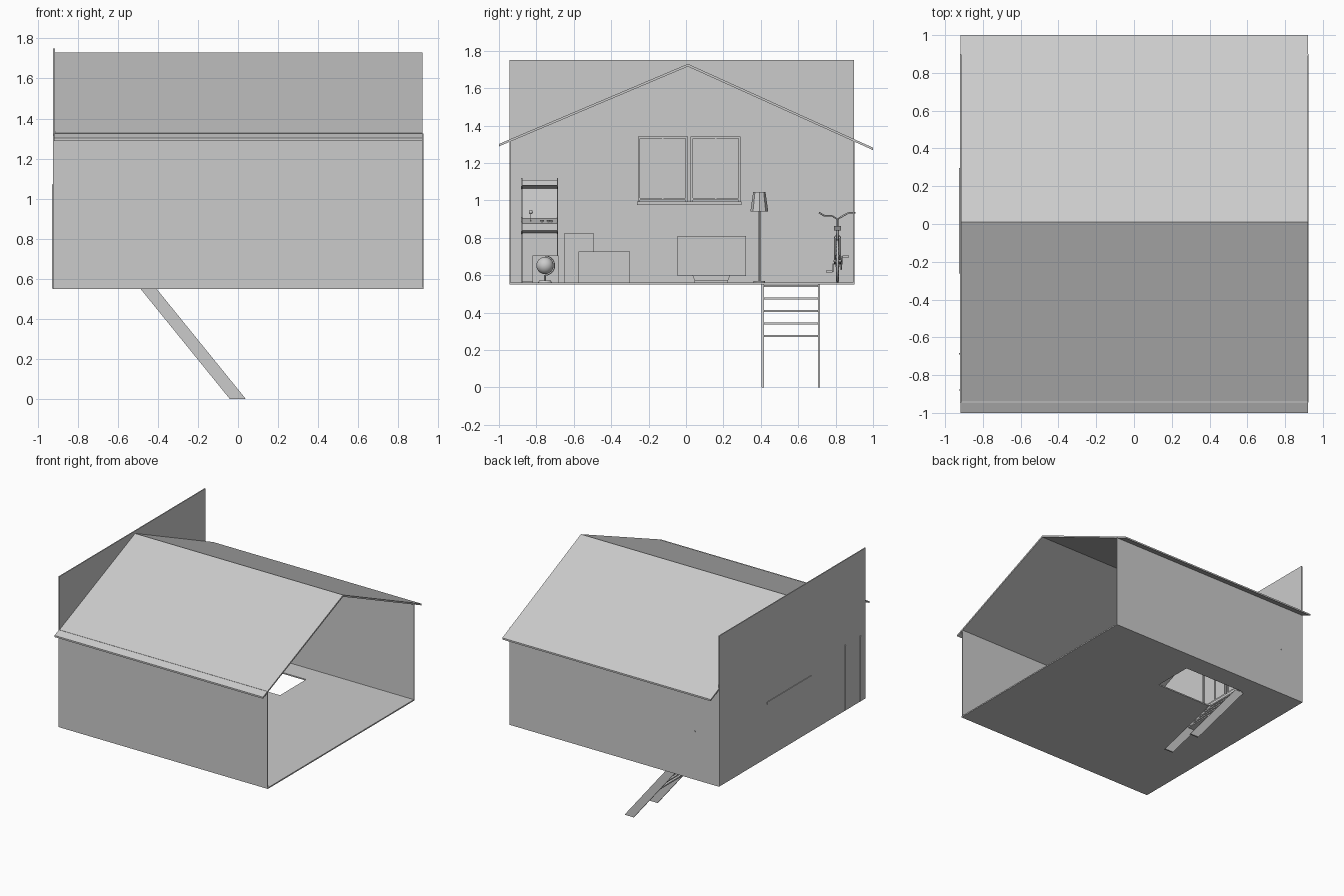
import bpy, bmesh, math
from mathutils import Vector

if "Cube" in bpy.data.objects:
    bpy.data.objects.remove(bpy.data.objects["Cube"])

F = 0.56  # floor level


def finish(name, bm):
    bmesh.ops.recalc_face_normals(bm, faces=bm.faces)
    me = bpy.data.meshes.new(name)
    bm.to_mesh(me)
    bm.free()
    ob = bpy.data.objects.new(name, me)
    bpy.context.collection.objects.link(ob)
    return ob


def prism(name, pts, axis, lo, hi):
    """Extrude a profile: axis 'x' takes (y, z) points, axis 'y' takes (x, z) points."""
    bm = bmesh.new()
    place = (lambda p: (lo, p[0], p[1])) if axis == 'x' else (lambda p: (p[0], lo, p[1]))
    face = bm.faces.new([bm.verts.new(place(p)) for p in pts])
    geom = bmesh.ops.extrude_face_region(bm, geom=[face])['geom']
    step = Vector((hi - lo, 0, 0)) if axis == 'x' else Vector((0, hi - lo, 0))
    bmesh.ops.translate(bm, vec=step, verts=[v for v in geom if isinstance(v, bmesh.types.BMVert)])
    return finish(name, bm)


def box(name, x0, x1, y0, y1, z0, z1):
    return prism(name, [(y0, z0), (y1, z0), (y1, z1), (y0, z1)], 'x', x0, x1)


def cone(name, loc, r1, r2, h, n=12, caps=True):
    bm = bmesh.new()
    bmesh.ops.create_cone(bm, cap_ends=caps, segments=n, radius1=r1, radius2=r2, depth=h)
    bmesh.ops.translate(bm, vec=Vector(loc) + Vector((0, 0, h / 2)), verts=bm.verts)
    return finish(name, bm)


def ball(name, loc, r, u=20, v=12):
    bm = bmesh.new()
    bmesh.ops.create_uvsphere(bm, u_segments=u, v_segments=v, radius=r)
    bmesh.ops.translate(bm, vec=loc, verts=bm.verts)
    for f in bm.faces:
        f.smooth = True
    return finish(name, bm)


def tube(name, paths, r, closed=False):
    """Round bars along one or more point lists."""
    cu = bpy.data.curves.new(name, 'CURVE')
    cu.dimensions = '3D'
    cu.bevel_depth, cu.bevel_resolution, cu.use_fill_caps = r, 1, True
    for pts in paths:
        sp = cu.splines.new('POLY')
        sp.points.add(len(pts) - 1)
        for q, p in zip(sp.points, pts):
            q.co = (*p, 1)
        sp.use_cyclic_u = closed
    ob = bpy.data.objects.new(name, cu)
    bpy.context.collection.objects.link(ob)
    return ob


# Floor with the hatch opening
bm = bmesh.new()
xs, ys = (-.92, -.47, .09, .925), (-.945, .40, .73, .90)
g = [[bm.verts.new((x, y, F)) for y in ys] for x in xs]
for i in range(3):
    for j in range(3):
        if (i, j) != (1, 1):
            bm.faces.new((g[i][j], g[i + 1][j], g[i + 1][j + 1], g[i][j + 1]))
floor = finish("floor", bm)
mod = floor.modifiers.new("thickness", 'SOLIDIFY')
mod.thickness = .01

# Walls: the right side stays open
box("front_wall", -.92, .92, -.945, -.937, .55, 1.327)
box("back_wall", -.92, .925, .893, .901, .55, 1.325)
box("left_wall", -.922, -.914, -.945, .897, .55, 1.75)

# Roof slopes
for name, y, z in (("front_roof", -1, 1.302), ("back_roof", 1, 1.282)):
    prism(name, [(.01, 1.73), (y, z), (y, z - .013), (.01, 1.716)], 'x', -.918, .92)

# Ladder: two slanted rails and flat treads
for y in (.405, .705):
    prism("ladder_rail", [(-.04, 0), (.04, 0), (-.41, .555), (-.49, .555)], 'y', y, y + .012)
for z in (.275, .342, .409, .476, .543):
    c = -.45 * z / .555
    box("ladder_tread", c - .033, c + .033, .415, .707, z - .005, z + .005)

# Window: sill and two casements with a centre bar
box("window_sill", -.927, -.885, -.262, .297, .975, .995)
for a, b in ((-.257, .01), (.025, .292)):
    for y in (a, b - .012):
        box("window_stile", -.915, -.897, y, y + .012, .995, 1.342)
    for z in (1.002, 1.33):
        box("window_rail", -.915, -.897, a, b, z, z + .012)
    m = (a + b) / 2
    box("window_bar", -.915, -.903, m - .004, m + .004, 1.01, 1.335)
    box("window_pane", -.915, -.909, a, b, 1.0, 1.34)

# Game cabinet: side panels, body, control deck, screen and top
side = [(-.927, .553), (-.70, .553), (-.70, .82), (-.66, .835), (-.665, .885), (-.77, .91),
        (-.80, 1.06), (-.71, 1.075), (-.72, 1.12), (-.88, 1.12), (-.927, 1.07)]
for y in (-.882, -.691):
    prism("cabinet_side", side, 'y', y, y + .007)
body = [(-.91, .565), (-.715, .565), (-.715, .825), (-.675, .838), (-.678, .878), (-.78, .903),
        (-.81, 1.065), (-.725, 1.08), (-.73, 1.11), (-.88, 1.11), (-.91, 1.07)]
prism("cabinet_body", body, 'y', -.876, -.690)
tube("joystick_rod", [[(-.72, -.83, .88), (-.72, -.83, .935)]], .003)
ball("joystick_knob", (-.72, -.83, .938), .011, 10, 6)
for y in (-.77, -.735, -.72):
    cone("control_button", (-.715, y, .883), .007, .007, .012, 8)
for y, z in ((-.765, .79), (-.727, .79), (-.77, .742), (-.71, .742)):
    box("coin_slot", -.716, -.711, y - .009, y + .009, z - .005, z + .005)

# Crate with a globe standing before it
box("small_crate", -.70, -.58, -.82, -.682, F - .001, .706)
ball("globe", (-.51, -.754, .652), .046)
tube("globe_arm", [[(-.51, -.754 + .052 * math.sin(t), .652 - .052 * math.cos(t))
                    for t in (i * math.pi / 10 for i in range(11))]], .003)
tube("globe_stem", [[(-.51, -.754, .57), (-.51, -.754, .602)]], .005)
cone("globe_base", (-.51, -.754, F), .038, .03, .012, 16)

# Storage boxes
box("tall_box", -.90, -.74, -.65, -.495, F, .825)
box("wide_box", -.73, -.53, -.575, -.30, F, .727)

# Television on its stand
box("television", -.86, -.835, -.045, .32, .595, .81)
prism("television_stand", [(.045, .571), (.225, .571), (.235, .60), (.035, .60)], 'x', -.875, -.82)
box("television_foot", -.89, -.805, .045, .225, F, .572)

# Floor lamp
cone("lamp_base", (-.80, .392, F), .03, .03, .01, 16)
cone("lamp_pole", (-.80, .392, F), .005, .005, .42, 8)
shade = cone("lamp_shade", (-.80, .392, .94), .048, .033, .105, 8, False)
shade.modifiers.new("thickness", 'SOLIDIFY').thickness = .003

# Bicycle, front wheel toward the left wall
Y, R, hub = .81, .108, .676
ring = [i * math.tau / 28 for i in range(28)]
for wx in (-.78, -.42):
    tube("bicycle_tyre", [[(wx + R * math.cos(t), Y, hub + R * math.sin(t)) for t in ring]], .008, True)
    tube("bicycle_spokes", [[(wx, Y + (.012 if i % 2 else -.012), hub),
                             (wx + R * math.cos(t), Y, hub + R * math.sin(t))]
                            for i, t in enumerate(ring[::2])], .001)
    tube("bicycle_hub", [[(wx, Y - .022, hub), (wx, Y + .022, hub)]], .006)
crank, seat = (-.585, Y, .66), (-.535, Y, .84)
head, low = (-.741, Y, .86), (-.75, Y, .82)
tube("bicycle_frame", [[low, crank, seat], [head, (-.54, Y, .82)], [head, low]], .007)
stays = []
for s in (-.016, .016):
    rear = (-.42, Y + s, hub)
    stays += [[crank, (-.52, Y + s, .665), rear, (-.525, Y + s, .80)],
              [low, (-.753, Y + s, .805), (-.78, Y + s, hub)]]
tube("bicycle_stays", stays, .004)
tube("bicycle_handlebar", [[(-.70, Y - .098, .935), (-.71, Y - .07, .918), (-.72, Y - .03, .918),
                            (-.73, Y, .90), (-.72, Y + .03, .918), (-.71, Y + .06, .934),
                            (-.71, Y + .096, .935)], [head, (-.73, Y, .90)]], .005)
prism("bicycle_saddle", [(-.60, .85), (-.50, .838), (-.485, .862), (-.60, .858)], 'y', Y - .02, Y + .02)
tube("bicycle_chainring", [[(-.585 + .03 * math.cos(t), Y + .02, .66 + .03 * math.sin(t))
                            for t in ring]], .003, True)
tube("bicycle_cranks", [[(-.60, Y - .024, .62), (-.585, Y - .024, .66), (-.585, Y + .024, .66),
                         (-.57, Y + .024, .70)]], .004)
box("left_pedal", -.62, -.58, Y - .062, Y - .026, .615, .625)
box("right_pedal", -.59, -.55, Y + .026, Y + .062, .695, .705)
